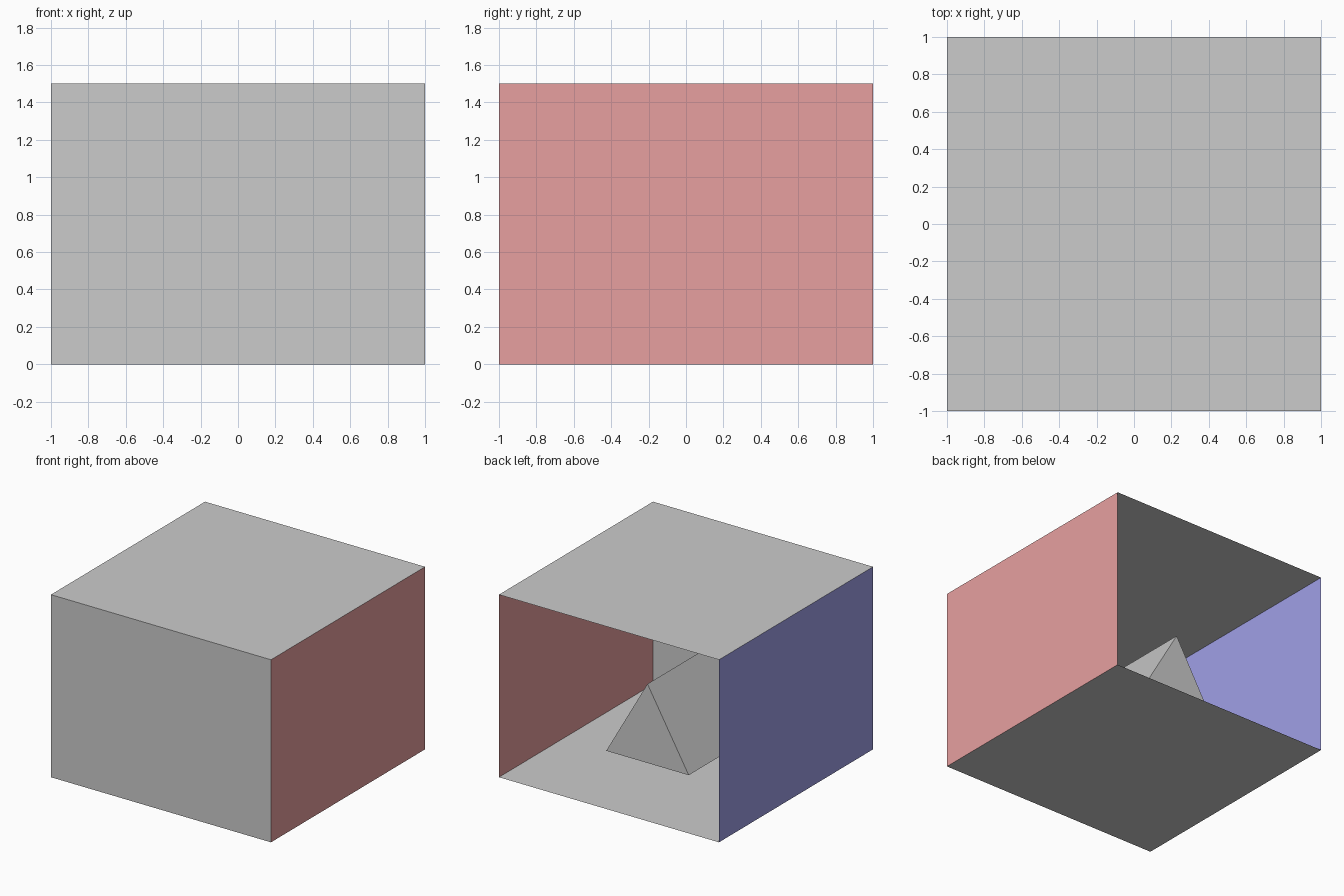
import bpy, bmesh, math
from mathutils import Matrix

if "Cube" in bpy.data.objects:
    bpy.data.objects.remove(bpy.data.objects["Cube"])

W, H = 1.0, 1.5   # half width of the room, room height


def material(name, rgb):
    m = bpy.data.materials.new(name)
    m.diffuse_color = (*rgb, 1.0)
    m.use_nodes = True
    m.node_tree.nodes["Principled BSDF"].inputs["Base Color"].default_value = m.diffuse_color
    return m


def finish(name, bm, mat=None):
    me = bpy.data.meshes.new(name)
    bm.to_mesh(me)
    bm.free()
    ob = bpy.data.objects.new(name, me)
    bpy.context.collection.objects.link(ob)
    if mat:
        me.materials.append(mat)
    return ob


def panel(name, center, sx, sy, rot=(0, 'X'), mat=None):
    """Flat sheet of sx by sy, turned by an angle about an axis, then moved."""
    bm = bmesh.new()
    bmesh.ops.create_grid(bm, x_segments=1, y_segments=1, size=0.5)
    m = (Matrix.Translation(center)
         @ Matrix.Rotation(math.radians(rot[0]), 4, rot[1])
         @ Matrix.Diagonal((sx, sy, 1, 1)))
    bm.transform(m)
    return finish(name, bm, mat)


red = material("red_paint", (0.8, 0.35, 0.35))
blue = material("blue_paint", (0.35, 0.35, 0.8))

# room shell, open towards +y
panel("floor", (0, 0, 0), 2 * W, 2 * W)
panel("ceiling", (0, 0, H), 2 * W, 2 * W, (180, 'X'))
panel("front_wall", (0, -W, H / 2), 2 * W, H, (-90, 'X'))
panel("right_wall", (W, 0, H / 2), H, 2 * W, (-90, 'Y'), red)
panel("left_wall", (-W, 0, H / 2), H, 2 * W, (90, 'Y'), blue)

# light panel just under the ceiling
panel("ceiling_light", (0, 0, H - 0.005), 0.8, 0.6, (180, 'X'))

# floating triangular prism lying along y, ridge upwards
R, LENGTH = 0.433, 1.0
bm = bmesh.new()
ends = []
for y in (-LENGTH / 2, LENGTH / 2):
    ring = []
    for i in range(3):
        a = math.radians(90 + 120 * i)
        ring.append(bm.verts.new((R * math.cos(a), y, 0.41 + R * math.sin(a))))
    ends.append(ring)
    bm.faces.new(ring)
for i in range(3):
    j = (i + 1) % 3
    bm.faces.new((ends[0][i], ends[0][j], ends[1][j], ends[1][i]))
bmesh.ops.recalc_face_normals(bm, faces=bm.faces)
finish("prism", bm)
